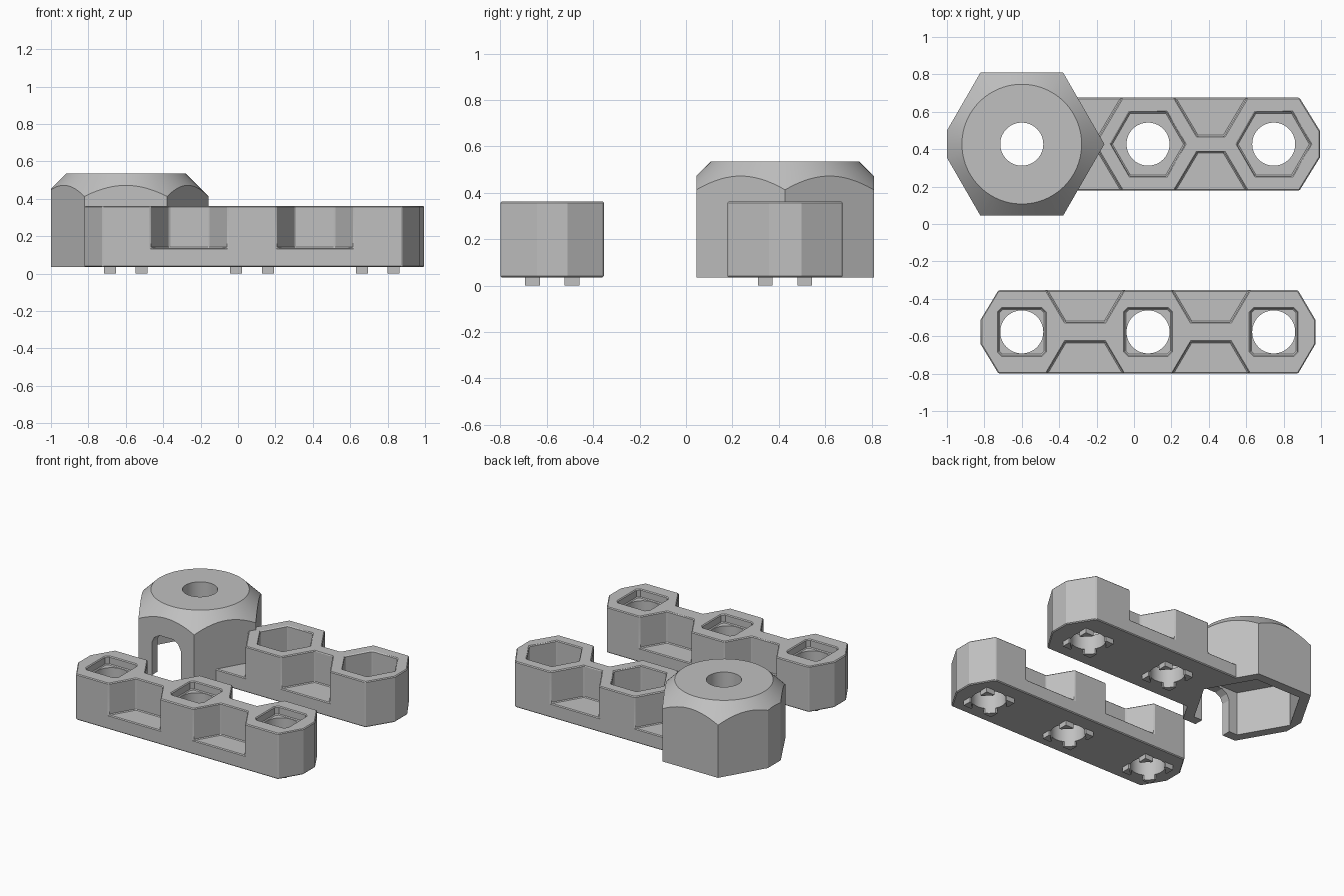
import bpy, bmesh, math

cube = bpy.data.objects.get("Cube")
if cube:
    bpy.data.objects.remove(cube, do_unlink=True)

grey = bpy.data.materials.new("plain_grey")
grey.use_nodes = True
grey.diffuse_color = (0.53, 0.53, 0.53, 1)
bsdf = next(n for n in grey.node_tree.nodes if n.type == 'BSDF_PRINCIPLED')
bsdf.inputs["Base Color"].default_value = (0.53, 0.53, 0.53, 1)

BASE, TOP, NUT_TOP, LEDGE = 0.035, 0.363, 0.535, 0.137
HOLE_R = 0.115
HOLES = (-0.6, 0.075, 0.747)
BACK_Y, FRONT_Y = 0.427, -0.577


def prism(name, points, z0, z1):
    """Extrude a flat outline between two heights."""
    bm = bmesh.new()
    face = bm.faces.new([bm.verts.new((x, y, z0)) for x, y in points])
    ext = bmesh.ops.extrude_face_region(bm, geom=[face])
    for v in ext["geom"]:
        if isinstance(v, bmesh.types.BMVert):
            v.co.z = z1
    bmesh.ops.recalc_face_normals(bm, faces=bm.faces)
    mesh = bpy.data.meshes.new(name)
    bm.to_mesh(mesh)
    bm.free()
    obj = bpy.data.objects.new(name, mesh)
    bpy.context.collection.objects.link(obj)
    mesh.materials.append(grey)
    return obj


def ring(x, y, r, n):
    return [(x + r * math.cos(math.tau * i / n), y + r * math.sin(math.tau * i / n))
            for i in range(n)]


def chamfered_square(x, y, h, c):
    corners = [(h, c - h), (h, h - c), (h - c, h), (c - h, h),
               (-h, h - c), (-h, c - h), (c - h, -h), (h - c, -h)]
    return [(x + a, y + b) for a, b in corners]


def apply(obj):
    bpy.context.view_layer.objects.active = obj
    for m in list(obj.modifiers):
        bpy.ops.object.modifier_apply(modifier=m.name)


def boolean(obj, tool, operation='DIFFERENCE'):
    m = obj.modifiers.new(operation.lower(), 'BOOLEAN')
    m.operation, m.solver, m.object = operation, 'EXACT', tool
    apply(obj)
    bpy.data.objects.remove(tool, do_unlink=True)


def soften(obj, width):
    """Fine chamfer along the sharp edges."""
    m = obj.modifiers.new("chamfer", 'BEVEL')
    m.width, m.segments, m.angle_limit = width, 1, math.radians(50)
    apply(obj)


def cut_notch(bar, x0, x1, slant, y, half, neck):
    """Tapered pockets on both sides of a bar, leaving a full-height neck."""
    for s in (-1, 1):
        run = slant * 0.1 / (half - neck)
        pts = [(x0 - run, y + s * (half + 0.1)), (x0 + slant, y + s * neck),
               (x1 - slant, y + s * neck), (x1 + run, y + s * (half + 0.1))]
        boolean(bar, prism("notch_cutter", pts, LEDGE, 0.7))


def drill(obj, x, y):
    boolean(obj, prism("hole_cutter", ring(x, y, HOLE_R, 64), -0.1, 0.8))


def add_feet(name, x, y):
    """Four corner tabs around a hole, trimmed to its round edge."""
    for sx in (-1, 1):
        for sy in (-1, 1):
            a, b = 0.053, 0.117
            pts = [(x + sx * p, y + sy * q) for p, q in ((a, a), (b, a), (b, b), (a, b))]
            foot = prism(name, pts, 0, BASE + 0.004)
            drill(foot, x, y)


# Front bar with three square recesses
half = 0.223
outline = [(-0.725, -half), (0.877, -half), (0.97, -0.065), (0.97, 0.065),
           (0.877, half), (-0.725, half), (-0.82, 0.065), (-0.82, -0.065)]
front = prism("front_bar", [(x, y + FRONT_Y) for x, y in outline], BASE, TOP)
for x0, x1 in ((-0.468, -0.055), (0.205, 0.617)):
    cut_notch(front, x0, x1, 0.1, FRONT_Y, half, 0.053)
for x in HOLES:
    boolean(front, prism("recess_cutter", chamfered_square(x, FRONT_Y, 0.125, 0.02),
                         TOP - 0.06, 0.7))
soften(front, 0.006)
for x in HOLES:
    drill(front, x, FRONT_Y)
    add_feet("front_bar_foot", x, FRONT_Y)

# Back bar with hexagonal recesses
half = 0.248
outline = [(-0.5, -half), (0.885, -half), (0.995, -0.07), (0.995, 0.07),
           (0.885, half), (-0.5, half)]
back = prism("back_bar", [(x, y + BACK_Y) for x, y in outline], BASE, TOP)
cut_notch(back, 0.217, 0.603, 0.122, BACK_Y, half, 0.042)
cut_notch(back, -0.7, -0.065, 0.122, BACK_Y, half, 0.042)
for x in HOLES[1:]:
    boolean(back, prism("recess_cutter", ring(x, BACK_Y, 0.197, 6), 0.14, 0.7))
soften(back, 0.006)
for x in HOLES[1:]:
    drill(back, x, BACK_Y)
    add_feet("back_bar_foot", x, BACK_Y)

# Large hexagonal head: clipped tip, conical top chamfer
nx = HOLES[0]
head = prism("hex_head", ring(nx, BACK_Y, 0.442, 6), BASE, NUT_TOP)
boolean(head, prism("tip_cutter", [(-1.2, 0), (-1, 0), (-1, 0.9), (-1.2, 0.9)], -0.1, 0.8))
cone = prism("cone_cutter", ring(nx, BACK_Y, 0.62, 96), NUT_TOP - 0.3, NUT_TOP + 0.1)
for v in cone.data.vertices:
    if v.co.z > NUT_TOP:
        v.co.x = nx + (v.co.x - nx) * 0.22 / 0.62
        v.co.y = BACK_Y + (v.co.y - BACK_Y) * 0.22 / 0.62
boolean(cone, prism("cone_skirt", ring(nx, BACK_Y, 0.62, 96), -0.1, NUT_TOP - 0.3 + 0.001), 'UNION')
boolean(head, cone, 'INTERSECT')
boolean(head, back, 'UNION')
head.name = "hex_head_bar"

# Hollow underside, bolt hole and front arch
boolean(head, prism("hollow_cutter", ring(nx, BACK_Y, 0.365, 6), -0.1, 0.35))
drill(head, nx, BACK_Y)
arch = prism("arch_cutter", [(-0.115, -0.2), (0.115, -0.2), (0.115, 0.27), (0.095, 0.31),
                             (0.055, 0.335), (-0.055, 0.335), (-0.095, 0.31), (-0.115, 0.27)],
             0, 0.3)
for v in arch.data.vertices:
    x, y, z = v.co
    v.co = (nx + x, z, y)
arch.data.flip_normals()
boolean(head, arch)

# Smooth the round walls, keep the edges crisp
bpy.ops.object.select_all(action='DESELECT')
for obj in bpy.context.scene.objects:
    if obj.type == 'MESH':
        obj.select_set(True)
bpy.context.view_layer.objects.active = head
bpy.ops.object.shade_smooth_by_angle(angle=math.radians(25))
